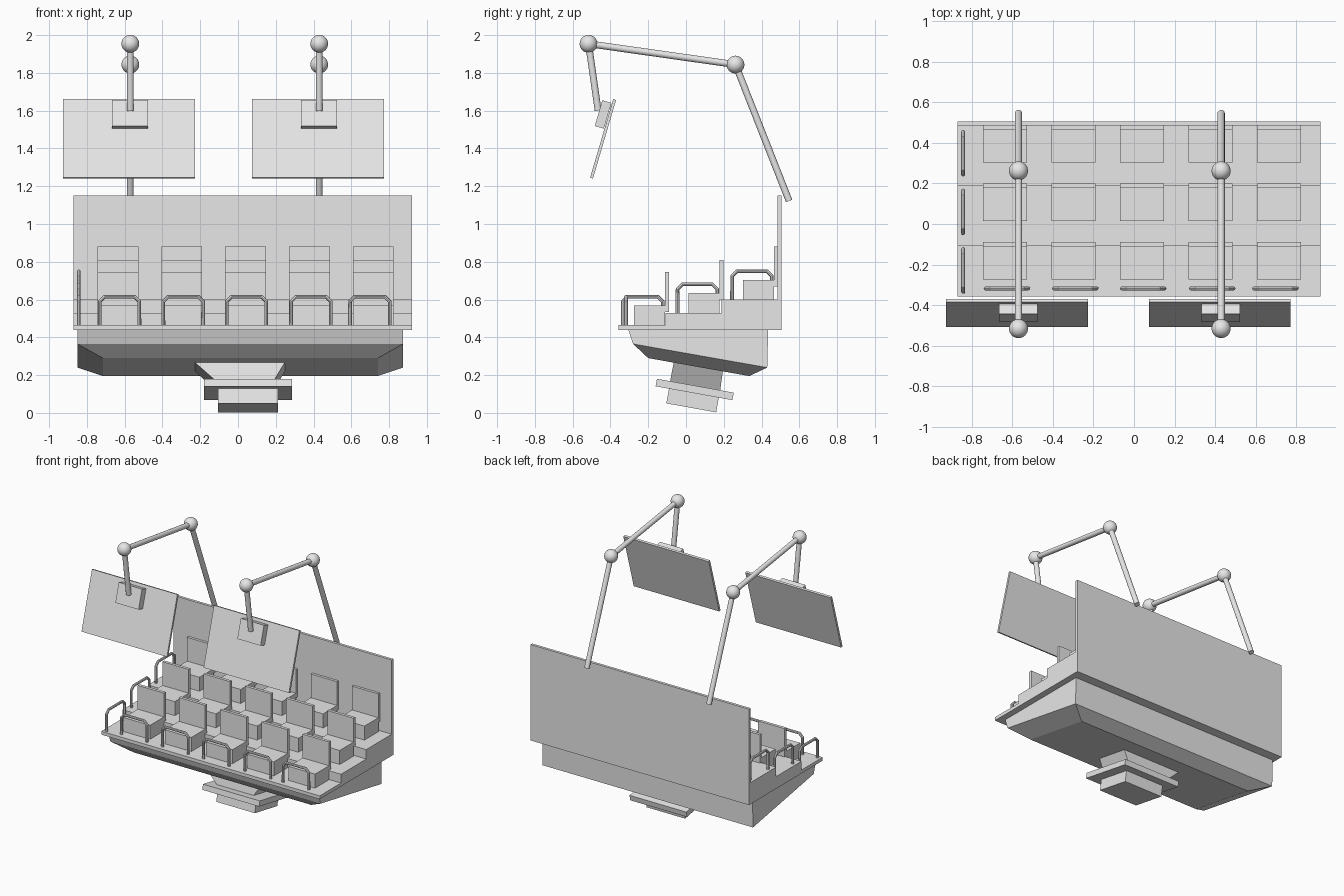
import bpy, bmesh, math
from mathutils import Vector

if "Cube" in bpy.data.objects:
    bpy.data.objects.remove(bpy.data.objects["Cube"], do_unlink=True)

GREY = (0.8, 0.8, 0.8, 1)
grey = bpy.data.materials.new("plain grey")
grey.use_nodes = True
grey.diffuse_color = GREY
grey.node_tree.nodes["Principled BSDF"].inputs["Base Color"].default_value = GREY


def add(name, bm):
    bmesh.ops.recalc_face_normals(bm, faces=bm.faces)
    mesh = bpy.data.meshes.new(name)
    bm.to_mesh(mesh)
    bm.free()
    mesh.materials.append(grey)
    obj = bpy.data.objects.new(name, mesh)
    bpy.context.collection.objects.link(obj)
    return obj


def block(name, x, y, z):
    """Box given as a low and high limit on each axis."""
    bm = bmesh.new()
    bmesh.ops.create_cube(bm, size=1)
    for v in bm.verts:
        v.co = [sum(r) / 2 + c * (r[1] - r[0]) for r, c in zip((x, y, z), v.co)]
    return add(name, bm)


def tilted_block(name, centre, size, degrees):
    obj = block(name, *[(-s / 2, s / 2) for s in size])
    obj.location = centre
    obj.rotation_euler.x = math.radians(degrees)
    return obj


def loft(name, levels):
    """Rectangular sections, each (x low, x high, front (y, z), back (y, z))."""
    bm = bmesh.new()
    rings = [[bm.verts.new(p) for p in ((a, *f), (b, *f), (b, *k), (a, *k))]
             for a, b, f, k in levels]
    for r, s in zip(rings, rings[1:]):
        for i in range(4):
            j = (i + 1) % 4
            bm.faces.new((r[i], r[j], s[j], s[i]))
    bm.faces.new(rings[0])
    bm.faces.new(rings[-1])
    return add(name, bm)


def smooth(obj):
    bpy.ops.object.select_all(action="DESELECT")
    obj.select_set(True)
    bpy.context.view_layer.objects.active = obj
    bpy.ops.object.shade_smooth_by_angle()


def rod(name, a, b, radius):
    a, b = Vector(a), Vector(b)
    bm = bmesh.new()
    bmesh.ops.create_cone(bm, cap_ends=True, segments=20, radius1=radius,
                          radius2=radius, depth=(b - a).length)
    obj = add(name, bm)
    obj.location = (a + b) / 2
    obj.rotation_euler = (b - a).to_track_quat("Z", "Y").to_euler()
    smooth(obj)


def ball(name, centre, radius):
    bm = bmesh.new()
    bmesh.ops.create_uvsphere(bm, u_segments=32, v_segments=16, radius=radius)
    obj = add(name, bm)
    obj.location = centre
    smooth(obj)


def hoop(name, start, along, height):
    """Bent pipe rail with cut corners, rising from start and ending at start + along."""
    start, along = Vector(start), Vector(along)
    up, cut = Vector((0, 0, height)), Vector((0, 0, 0.025))
    inset = along.normalized() * 0.025
    path = [start, start + up - cut, start + up + inset,
            start + along + up - inset, start + along + up - cut, start + along]
    curve = bpy.data.curves.new(name, "CURVE")
    curve.dimensions = "3D"
    curve.bevel_depth = 0.01
    curve.bevel_resolution = 2
    curve.use_fill_caps = True
    spline = curve.splines.new("POLY")
    spline.points.add(len(path) - 1)
    for point, co in zip(spline.points, path):
        point.co = (*co, 1)
    curve.materials.append(grey)
    obj = bpy.data.objects.new(name, curve)
    bpy.context.collection.objects.link(obj)
    bpy.ops.object.select_all(action="DESELECT")
    obj.select_set(True)
    bpy.context.view_layer.objects.active = obj
    bpy.ops.object.convert(target="MESH")
    smooth(bpy.context.view_layer.objects.active)


# Stepped floor and back wall
WIDTH = (-0.87, 0.92)
block("front_floor", WIDTH, (-0.357, 0.485), (0.44, 0.465))
block("middle_step", WIDTH, (-0.108, 0.485), (0.465, 0.53))
block("rear_step", WIDTH, (0.187, 0.485), (0.53, 0.6))
block("back_wall", WIDTH, (0.485, 0.505), (0.44, 1.15))

# Hull under the floor, with a chamfered sloping bottom
loft("hull", [
    (-0.85, 0.873, (-0.305, 0.44), (0.435, 0.44)),
    (-0.85, 0.873, (-0.28, 0.365), (0.43, 0.24)),
    (-0.715, 0.74, (-0.2, 0.29), (0.335, 0.195))])

# Tilted mount
loft("mount_neck", [
    (-0.228, 0.248, (-0.065, 0.267), (0.195, 0.22)),
    (-0.11, 0.185, (-0.085, 0.163), (0.18, 0.112))])
tilted_block("mount_plate", (0.053, 0.046, 0.124), (0.465, 0.413, 0.04), -10.2)
tilted_block("mount_foot", (0.053, 0.035, 0.067), (0.316, 0.268, 0.082), -10.2)

# Three rows of five seats
for row, (back, floor) in enumerate(((-0.112, 0.465), (0.177, 0.53), (0.466, 0.6))):
    for column in range(5):
        x = 0.04 + (column - 2) * 0.338
        sides = (x - 0.108, x + 0.108)
        block("seat_cushion", sides, (back - 0.163, back), (floor, floor + 0.104))
        block("seat_back", sides, (back, back + 0.022), (floor + 0.07, floor + 0.28))
    # Side rail at the end of each row
    hoop("side_rail", (-0.843, back - 0.222, floor), (0, 0.21, 0), 0.15)

# Rails in front of the first row
for x in (-0.627, -0.29, 0.045, 0.386, 0.698):
    hoop("front_rail", (x - 0.105, -0.318, 0.465), (0.21, 0, 0), 0.15)

# Jointed arms holding the two screens
for x in (-0.57, 0.43):
    hand, wrist = (x, -0.465, 1.6), (x, -0.516, 1.954)
    elbow, base = (x, 0.262, 1.844), (x, 0.546, 1.122)
    rod("arm_drop", hand, wrist, 0.018)
    rod("arm_upper", wrist, elbow, 0.018)
    rod("arm_lower", elbow, base, 0.018)
    ball("wrist_joint", wrist, 0.047)
    ball("elbow_joint", elbow, 0.047)
    tilted_block("screen", (x - 0.007, -0.439, 1.451), (0.7, 0.016, 0.433), -16.4)
    tilted_block("screen_bracket", (x - 0.002, -0.439, 1.58), (0.19, 0.05, 0.142), -16.4)
